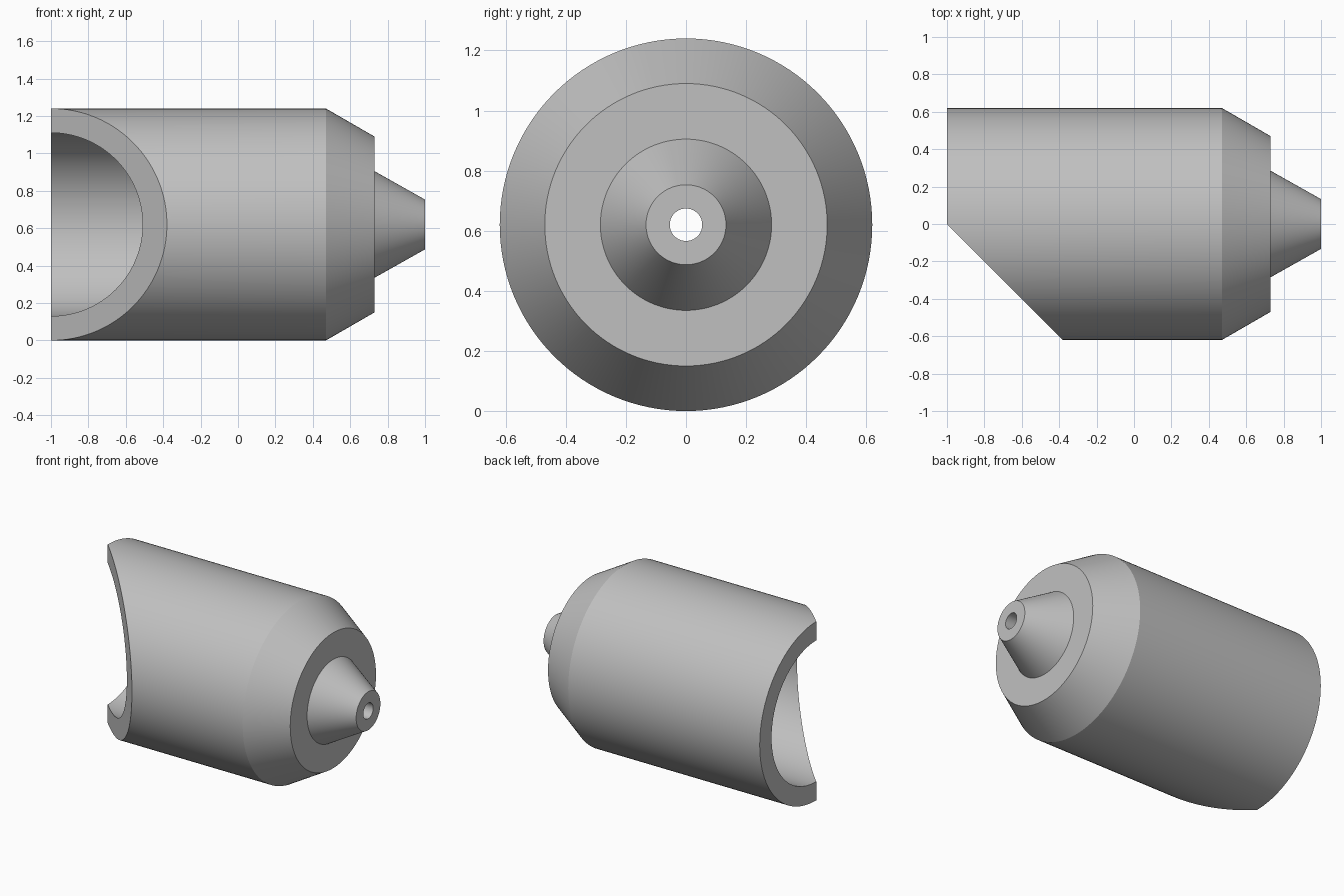
import bpy
import bmesh
import math

cube = bpy.data.objects.get("Cube")
if cube:
    bpy.data.objects.remove(cube, do_unlink=True)

RADIUS = 0.62
SEGMENTS = 128

# One plain grey material
grey = bpy.data.materials.new("plain grey")
grey.use_nodes = True
colour = (0.53, 0.53, 0.53, 1)
grey.diffuse_color = colour
grey.node_tree.nodes["Principled BSDF"].inputs["Base Color"].default_value = colour

# Closed wall section as (x, radius): outside from the open end to the tip, then back inside
profile = [
    (-1, RADIUS), (0.47, RADIUS), (0.73, 0.47), (0.73, 0.285),
    (1, 0.133), (1, 0.054), (0.6, 0.054), (0.6, 0.39),
    (0.43, 0.49), (-1, 0.49),
]

# Revolve the section about the long axis
bm = bmesh.new()
verts = [bm.verts.new((x, 0, RADIUS + r)) for x, r in profile]
edges = [bm.edges.new((a, b)) for a, b in zip(verts, verts[1:] + verts[:1])]
bmesh.ops.spin(bm, geom=verts + edges, cent=(0, 0, RADIUS), axis=(1, 0, 0),
               angle=math.tau, steps=SEGMENTS)
bmesh.ops.remove_doubles(bm, verts=bm.verts[:], dist=0.0001)

# Slice the front of the open end at 45 degrees and cap the wall
bmesh.ops.bisect_plane(bm, geom=bm.verts[:] + bm.edges[:] + bm.faces[:], dist=0.0001,
                       plane_co=(-1, 0, RADIUS), plane_no=(-1, -1, 0), clear_outer=True)
bmesh.ops.holes_fill(bm, edges=[e for e in bm.edges if e.is_boundary], sides=0)
bmesh.ops.recalc_face_normals(bm, faces=bm.faces[:])

mesh = bpy.data.meshes.new("nozzle_body")
bm.to_mesh(mesh)
bm.free()
mesh.materials.append(grey)
body = bpy.data.objects.new("nozzle_body", mesh)
bpy.context.collection.objects.link(body)

# Smooth round walls, crisp rims
bpy.ops.object.select_all(action="DESELECT")
body.select_set(True)
bpy.context.view_layer.objects.active = body
bpy.ops.object.shade_smooth_by_angle(angle=math.radians(20))
